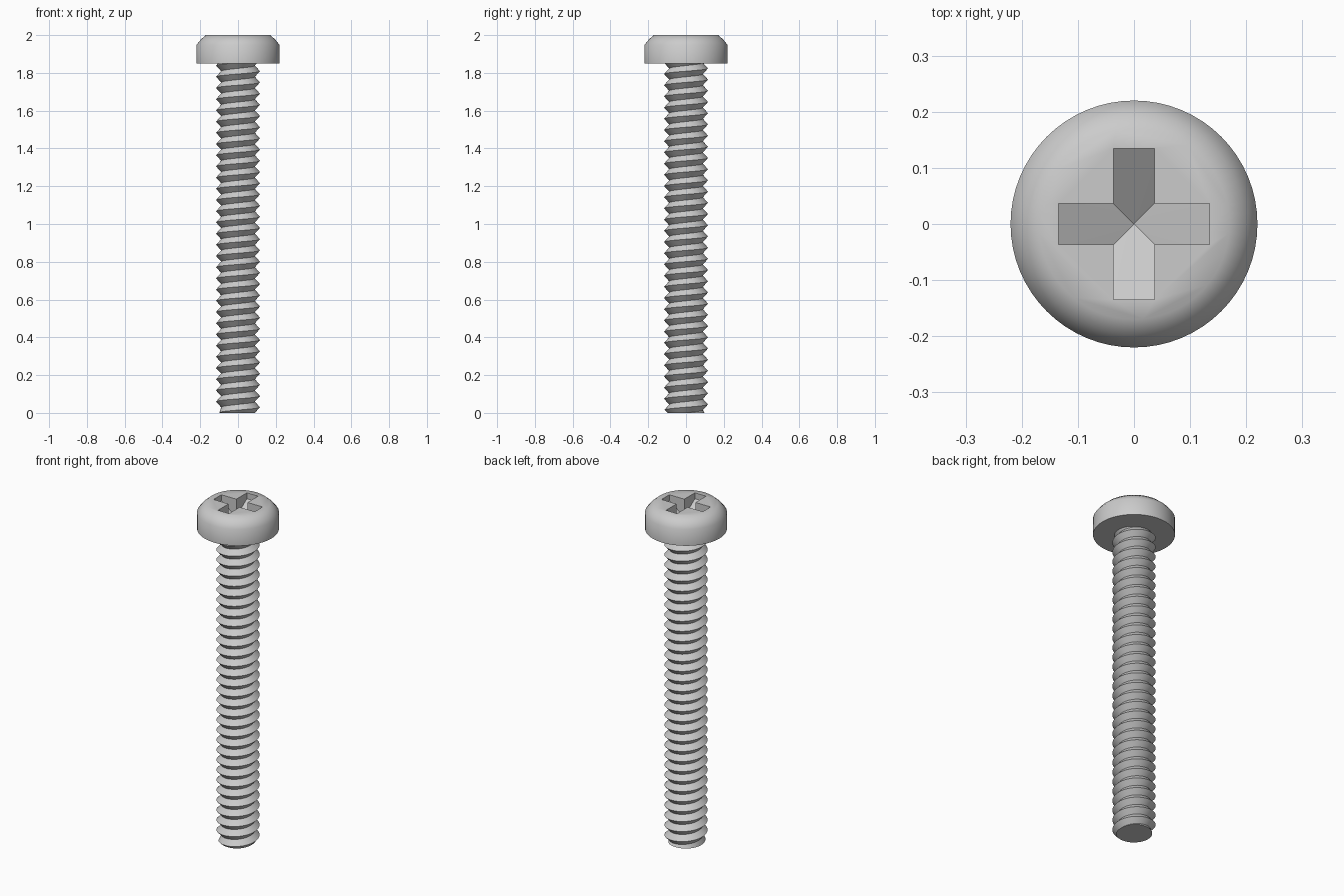
import bpy, bmesh, math
from mathutils import Vector

if "Cube" in bpy.data.objects:
    bpy.data.objects.remove(bpy.data.objects["Cube"])

SEG = 64
PITCH, CREST, ROOT = 0.0593, 0.116, 0.089
HEAD_Z = 1.85


def make_object(name, bm):
    bmesh.ops.recalc_face_normals(bm, faces=bm.faces)
    mesh = bpy.data.meshes.new(name)
    bm.to_mesh(mesh)
    bm.free()
    ob = bpy.data.objects.new(name, mesh)
    bpy.context.collection.objects.link(ob)
    return ob


def activate(ob):
    bpy.ops.object.select_all(action='DESELECT')
    ob.select_set(True)
    bpy.context.view_layer.objects.active = ob


def smooth(ob, degrees):
    activate(ob)
    bpy.ops.object.shade_smooth_by_angle(angle=math.radians(degrees))


# Threaded shaft: a right-handed helical strip of crest and root lines
bm = bmesh.new()
crest, root = [], []
steps = int(2.1 / PITCH * SEG)
for i in range(-3 * SEG, steps - 3 * SEG):
    a = 2 * math.pi * i / SEG
    z = 0.03 + PITCH * i / SEG
    c, s = math.cos(a), math.sin(a)
    crest.append(bm.verts.new((CREST * c, CREST * s, z)))
    root.append(bm.verts.new((ROOT * c, ROOT * s, z + PITCH / 2)))
for i in range(steps - 1):
    bm.faces.new((crest[i], crest[i + 1], root[i + 1], root[i]))
    if i + SEG + 1 < steps:
        bm.faces.new((root[i], root[i + 1], crest[i + SEG + 1], crest[i + SEG]))

# Trim the shaft flat at the tip and just inside the head
for z, up in ((0.0, -1), (HEAD_Z + 0.004, 1)):
    cut = bmesh.ops.bisect_plane(
        bm, geom=bm.verts[:] + bm.edges[:] + bm.faces[:], dist=1e-6,
        plane_co=(0, 0, z), plane_no=(0, 0, up), clear_outer=True)
    edges = [e for e in cut['geom_cut'] if isinstance(e, bmesh.types.BMEdge)]
    bmesh.ops.edgeloop_fill(bm, edges=edges)

# Small chamfer at the tip
for v in bm.verts:
    r = math.hypot(v.co.x, v.co.y)
    limit = 0.098 + v.co.z
    if r > limit:
        v.co.x *= limit / r
        v.co.y *= limit / r
shaft = make_object("threaded_shaft", bm)
smooth(shaft, 40)

# Pan head: revolved profile
bm = bmesh.new()
profile = [(0.22, HEAD_Z), (0.22, 1.948), (0.197, 1.977), (0.17, 2.0)]
rings = []
for r, z in profile:
    rings.append([bm.verts.new((r * math.cos(2 * math.pi * k / SEG),
                                r * math.sin(2 * math.pi * k / SEG), z))
                  for k in range(SEG)])
for lo, hi in zip(rings, rings[1:]):
    for k in range(SEG):
        n = (k + 1) % SEG
        bm.faces.new((lo[k], lo[n], hi[n], hi[k]))
bm.faces.new(rings[0][::-1])
bm.faces.new(rings[-1])
head = make_object("pan_head", bm)

# Cross recess cutter: straight walls, floor sloping down to the centre
L, W = 0.135, 0.0365
outline = []
for q in range(4):
    a = q * math.pi / 2
    c, s = math.cos(a), math.sin(a)
    for x, y, depth in ((L, -W, 0.035), (L, W, 0.035), (W, W, 0.105)):
        outline.append(Vector((x * c - y * s, x * s + y * c, 2.0 - depth)))
bm = bmesh.new()
floor = [bm.verts.new(p) for p in outline]
top = [bm.verts.new((p.x, p.y, 2.05)) for p in outline]
tip = bm.verts.new((0, 0, 1.87))
for k in range(12):
    n = (k + 1) % 12
    bm.faces.new((floor[k], floor[n], top[n], top[k]))
    bm.faces.new((floor[n], floor[k], tip))
bm.faces.new(top)
cutter = make_object("cross_recess_cutter", bm)
cutter.hide_render = True

# Cut the recess, then smooth the head while keeping its edges crisp
activate(head)
mod = head.modifiers.new("cross_recess", 'BOOLEAN')
mod.operation = 'DIFFERENCE'
mod.solver = 'EXACT'
mod.object = cutter
bpy.ops.object.modifier_apply(modifier=mod.name)
bpy.data.objects.remove(cutter, do_unlink=True)
smooth(head, 50)
